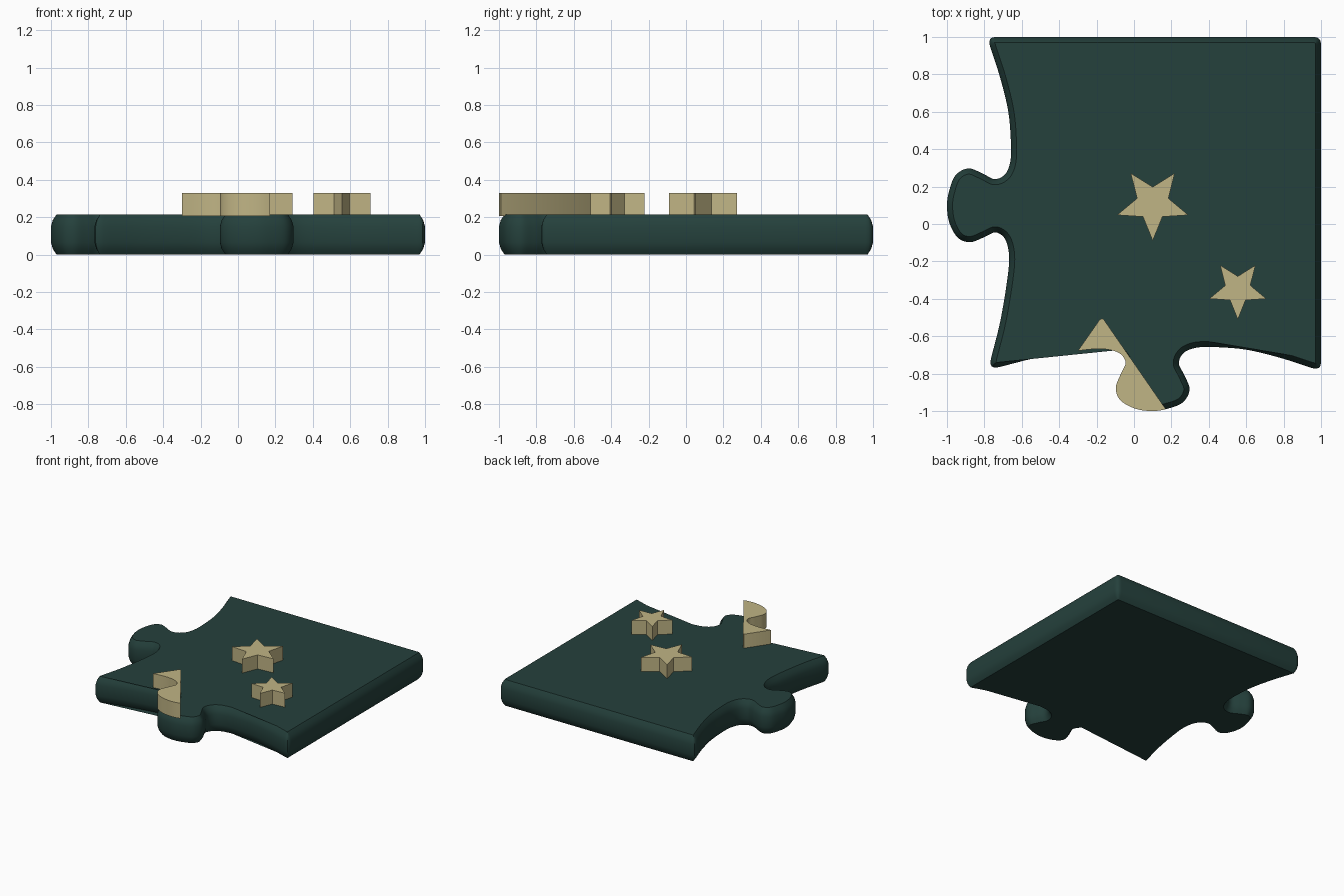
import bpy, bmesh, math
from mathutils import Vector

if "Cube" in bpy.data.objects:
    bpy.data.objects.remove(bpy.data.objects["Cube"])


def material(name, rgb):
    m = bpy.data.materials.new(name)
    m.diffuse_color = (*rgb, 1)
    m.use_nodes = True
    m.node_tree.nodes["Principled BSDF"].inputs["Base Color"].default_value = m.diffuse_color
    return m


GREEN = material("dark green", (0.018, 0.052, 0.045))
GOLD = material("pale gold", (0.53, 0.46, 0.235))
TOP, GOLD_TOP = 0.215, 0.33


def spline(pts, steps=6):
    """Smooth open curve through the points."""
    pts = [Vector(p) for p in pts]
    ext = [pts[0] * 2 - pts[1]] + pts + [pts[-1] * 2 - pts[-2]]
    out = []
    for i in range(1, len(ext) - 2):
        a, b, c, d = ext[i - 1:i + 3]
        for k in range(steps):
            t = k / steps
            out.append(0.5 * (2 * b + (c - a) * t + (2 * a - 5 * b + 4 * c - d) * t * t
                              + (3 * b - a - 3 * c + d) * t ** 3))
    return out + [pts[-1]]


def inset(loop, dist):
    """Move a counter-clockwise loop inward."""
    out, n = [], len(loop)
    for i, p in enumerate(loop):
        e1 = (p - loop[i - 1]).normalized()
        e2 = (loop[(i + 1) % n] - p).normalized()
        n1, n2 = Vector((-e1.y, e1.x)), Vector((-e2.y, e2.x))
        m = (n1 + n2).normalized()
        out.append(p + m * dist / max(m.dot(n1), 0.6))
    return out


def stack(name, rings, mat, angle):
    """Solid from matching loops stacked at rising heights."""
    bm = bmesh.new()
    rows = [[bm.verts.new((p.x, p.y, z)) for p in loop] for loop, z in rings]
    for lo, hi in zip(rows, rows[1:]):
        for i in range(len(lo)):
            j = (i + 1) % len(lo)
            bm.faces.new((lo[i], lo[j], hi[j], hi[i]))
    bm.faces.new(rows[0][::-1])
    bm.faces.new(rows[-1])
    me = bpy.data.meshes.new(name)
    bm.to_mesh(me)
    bm.free()
    me.materials.append(mat)
    ob = bpy.data.objects.new(name, me)
    bpy.context.collection.objects.link(ob)
    bpy.context.view_layer.objects.active = ob
    ob.select_set(True)
    bpy.ops.object.shade_smooth_by_angle(angle=math.radians(angle))
    ob.select_set(False)
    return ob


# Wavy edge with a rounded tab, shared by the front and left sides
side = [(-0.72, -0.765), (-0.52, -0.715), (-0.30, -0.678), (-0.17, -0.668), (-0.08, -0.69),
        (-0.045, -0.74), (-0.07, -0.80), (-0.097, -0.875), (-0.075, -0.94), (0.0, -0.985),
        (0.09, -1.0), (0.17, -0.99), (0.26, -0.955), (0.297, -0.885), (0.27, -0.81),
        (0.24, -0.745), (0.265, -0.69), (0.33, -0.662), (0.43, -0.658), (0.60, -0.672),
        (0.78, -0.715), (0.95, -0.770)]
STEPS = 6
front = spline(side, STEPS)
left = [Vector((p.y, p.x)) for p in reversed(front)]


def corner(a, c, b, n=4):
    """Points strictly between a and b, rounded towards corner c."""
    a, b, c = Vector(a), Vector(b), Vector(c)
    return [a * (1 - t) ** 2 + c * 2 * t * (1 - t) + b * t * t
            for t in (k / n for k in range(1, n))]


outline = (front
           + corner(front[-1], (1.0, -0.785), (1.0, -0.74)) + [Vector((1.0, -0.74))]
           + [Vector((1.0, 0.96))] + corner((1, 0.96), (1, 1), (0.96, 1)) + [Vector((0.96, 1.0))]
           + [Vector((-0.74, 1.0))] + corner((-0.74, 1), (-0.785, 1), left[0])
           + left + corner(left[-1], (-0.78, -0.78), front[0]))

# Puzzle piece with softened upper and lower rims
stack("puzzle_piece", [(inset(outline, d), z) for d, z in
                       ((0.030, 0.0), (0.010, 0.03), (0.0, 0.065), (0.0, 0.15),
                        (0.010, 0.185), (0.030, TOP))], GREEN, 35)

# Raised partial star point, trimmed to the piece's edge
cut = front[2 * STEPS:11 * STEPS + 1]
cut = cut + [Vector((-0.162, -0.51)), Vector((-0.172, -0.505)), Vector((-0.184, -0.512))]
stack("edge_star_point", [(cut, TOP - 0.01), (cut, GOLD_TOP)], GOLD, 30)

# Raised five-pointed stars, one point towards the front
for name, cx, cy, r in (("large_star", 0.10, 0.11, 0.20), ("small_star", 0.555, -0.35, 0.16)):
    loop = []
    for k in range(10):
        a = -math.pi / 2 + k * math.pi / 5
        d = r if k % 2 == 0 else r * 0.44
        loop.append(Vector((cx + d * math.cos(a), cy + d * math.sin(a))))
    stack(name, [(loop, TOP - 0.005), (loop, GOLD_TOP)], GOLD, 20)
